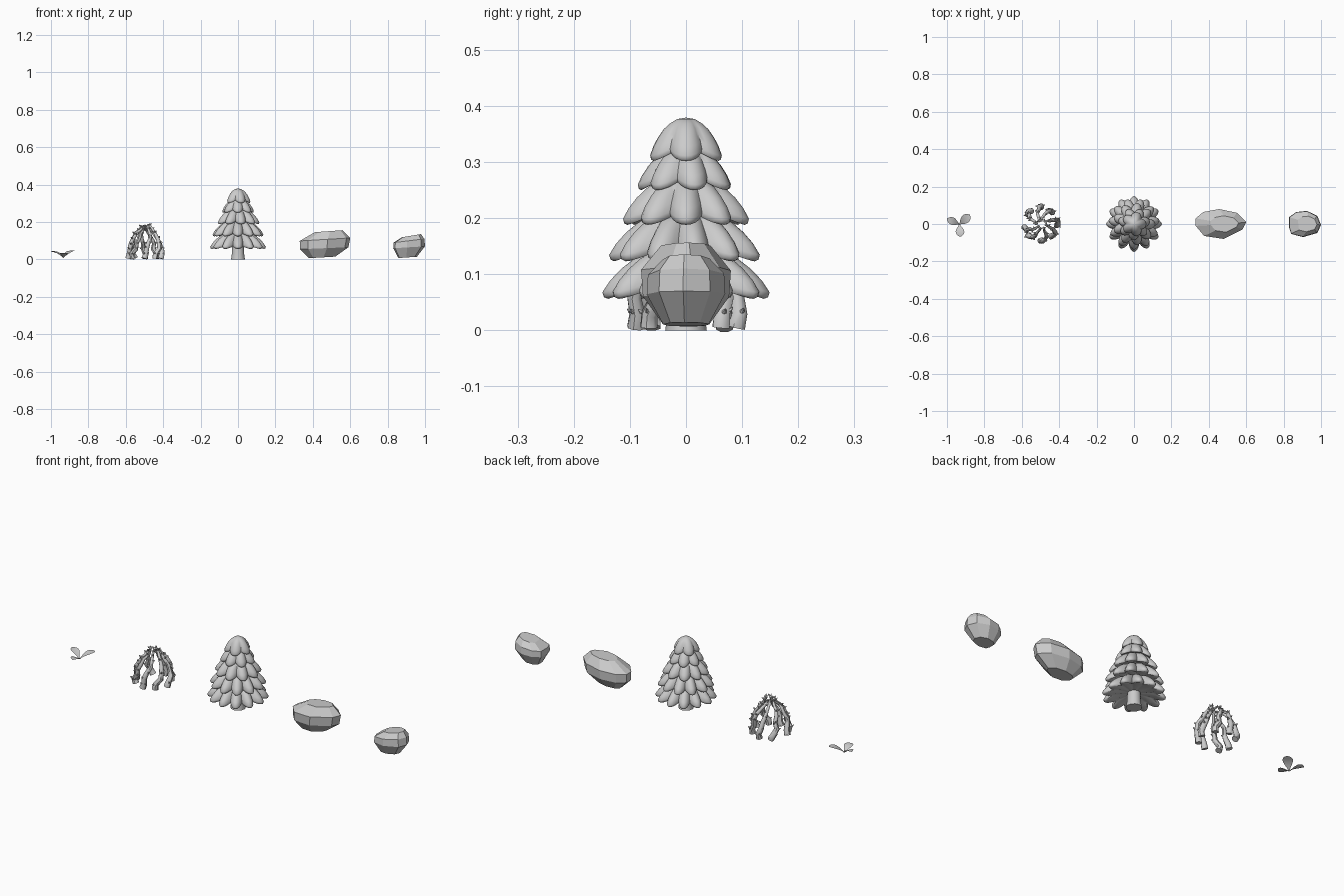
import bpy, bmesh, math, random
from mathutils import Vector

if "Cube" in bpy.data.objects:
    bpy.data.objects.remove(bpy.data.objects["Cube"])

random.seed(4)


def finish(name, bm, smooth=None):
    bmesh.ops.recalc_face_normals(bm, faces=bm.faces)
    me = bpy.data.meshes.new(name)
    bm.to_mesh(me)
    bm.free()
    ob = bpy.data.objects.new(name, me)
    bpy.context.collection.objects.link(ob)
    if smooth is not None:
        bpy.ops.object.select_all(action='DESELECT')
        ob.select_set(True)
        bpy.context.view_layer.objects.active = ob
        bpy.ops.object.shade_smooth_by_angle(angle=math.radians(smooth))
    return ob


def skin(bm, rings, cap=True):
    loops = [[bm.verts.new(p) for p in r] for r in rings]
    n = len(loops[0])
    for a, b in zip(loops, loops[1:]):
        for i in range(n):
            bm.faces.new((a[i], a[(i + 1) % n], b[(i + 1) % n], b[i]))
    if cap:
        bm.faces.new(loops[0])
        bm.faces.new(loops[-1])


# Tree: trunk and scalloped, drooping tiers
def trunk():
    bm = bmesh.new()
    rings = [[(r * math.cos(i * math.tau / 12), r * math.sin(i * math.tau / 12), z)
              for i in range(12)] for r, z in ((.037, 0), (.033, .03), (.03, .1))]
    skin(bm, rings)
    finish("tree_trunk", bm, 40)


# radius fraction, height fraction, scallop strength
PROFILE = [(.02, 1, 0), (.25, .965, .3), (.45, .86, .6), (.62, .73, .8), (.78, .54, 1),
           (.91, .33, 1), (1, .12, 1), (.98, .03, 1), (.93, 0, 1), (.7, .12, .8), (.2, .2, 0)]


def tier(k, radius, z0, height, lobes, phase):
    bm = bmesh.new()
    n = lobes * 8
    rings = []
    for f, h, amp in PROFILE:
        ring = []
        for i in range(n):
            a = i * math.tau / n
            valley = 1 - abs(math.cos(a * lobes / 2))
            r = radius * f * (1 - .27 * amp * valley)
            z = z0 + height * h + .014 * valley * amp * (1 - h)
            ring.append((r * math.cos(a + phase), r * math.sin(a + phase), z))
        rings.append(ring)
    skin(bm, rings)
    finish(f"tree_tier_{k}", bm, 50)


trunk()
for k, args in enumerate([(.149, .056, .098, 12, 0), (.137, .123, .095, 11, .14),
                          (.114, .188, .09, 9, 0), (.086, .25, .08, 7, .2),
                          (.066, .302, .077, 5, 0)]):
    tier(k + 1, *args)


# Rocks: hulls of a stack of shifted outlines, kept faceted
def rock(name, centre, outline, levels):
    bm = bmesh.new()
    cx, cy = centre
    for z, s, dx, dy, tilt in levels:
        for x, y in outline:
            bm.verts.new((cx + (x - cx) * s + dx, cy + (y - cy) * s + dy, z + tilt * (x - cx)))
    res = bmesh.ops.convex_hull(bm, input=bm.verts)
    junk = {g for g in res["geom_interior"] + res["geom_unused"]
            if isinstance(g, bmesh.types.BMVert)}
    bmesh.ops.delete(bm, geom=list(junk), context='VERTS')
    bmesh.ops.dissolve_limit(bm, angle_limit=math.radians(9), verts=bm.verts, edges=bm.edges)
    finish(name, bm)


rock("long_rock", (.465, 0),
     [(.33, .03), (.37, .064), (.455, .08), (.55, .06), (.6, .01), (.58, -.03),
      (.48, -.08), (.375, -.064), (.33, -.01)],
     [(.011, .52, -.015, 0, .03), (.06, .96, -.004, 0, .04), (.107, 1, 0, 0, .06),
      (.151, .55, .02, 0, .04)])
rock("round_rock", (.915, 0),
     [(.83, .037), (.867, .064), (.925, .07), (.98, .043), (1, -.005), (.98, -.048),
      (.904, -.07), (.84, -.053), (.83, -.02)],
     [(.011, .58, -.008, 0, .04), (.065, 1, 0, 0, .06), (.1, .97, -.001, 0, .12),
      (.127, .6, .012, 0, .1)])


# Bramble: kinked tapering stems leaning together, with thorns
def tube(bm, pts, radii, sides):
    rings = []
    for i, (p, r) in enumerate(zip(pts, radii)):
        d = (pts[min(i + 1, len(pts) - 1)] - pts[max(i - 1, 0)]).normalized()
        u = d.cross(Vector((.31, .9, .1))).normalized()
        v = d.cross(u)
        rings.append([p + r * (math.cos(j * math.tau / sides) * u +
                               math.sin(j * math.tau / sides) * v) for j in range(sides)])
    skin(bm, rings)


STEM = [(.088, .005), (.092, .03), (.09, .06), (.085, .09), (.074, .12), (.056, .147),
        (.036, .168), (.02, .187)]
for k in range(8):
    bm = bmesh.new()
    base = k * math.tau / 8 + random.uniform(-.1, .1)
    lift = random.uniform(.9, 1.03)
    pts, radii = [], []
    for i, (r, z) in enumerate(STEM):
        a = base + .09 * i + random.uniform(-.1, .1)
        rr = r + random.uniform(-.006, .004)
        pts.append(Vector((-.497 + rr * math.cos(a), rr * math.sin(a),
                           .005 + (z - .005) * lift)))
        radii.append(.0165 - .0016 * i)
    tube(bm, pts, radii, 8)
    for i in range(1, 8):
        for _ in range(2 if i % 2 else 1):
            d = (pts[i] - Vector((-.497, 0, pts[i].z))).normalized()
            side = Vector((-d.y, d.x, 0)) * random.uniform(-1.5, 1.5)
            d = (d * random.uniform(.2, 1) + side + Vector((0, 0, .3))).normalized()
            p = pts[i] + d * radii[i] * .6
            tube(bm, [p, p + d * .008, p + d * .013 + Vector((0, 0, .003))],
                 [.0055, .0035, .0004], 6)
    finish(f"bramble_stem_{k + 1}", bm, 45)


# Sprout: three thin paddle leaves from one point
def leaf(k, tip, width):
    bm = bmesh.new()
    root = Vector((-.934, -.002, .012))
    axis = Vector(tip) - root
    side = axis.cross(Vector((0, 0, 1))).normalized()
    up = side.cross(axis).normalized()
    rings = []
    for t, w in ((0, .12), (.15, .3), (.35, .7), (.55, .97), (.7, 1), (.85, .8), (.95, .45), (1, .08)):
        c = root + axis * t + up * (.007 * math.sin(math.pi * t) - .002)
        s = side * width * w
        fold = up * .004 * w
        thick = up * .0015
        rings.append([c - s + fold, c - thick, c + s + fold, c + thick])
    skin(bm, rings)
    finish(f"sprout_leaf_{k}", bm, 40)


leaf(1, (-.878, .048, .048), .024)
leaf(2, (-.998, .028, .045), .02)
leaf(3, (-.928, -.067, .035), .023)
